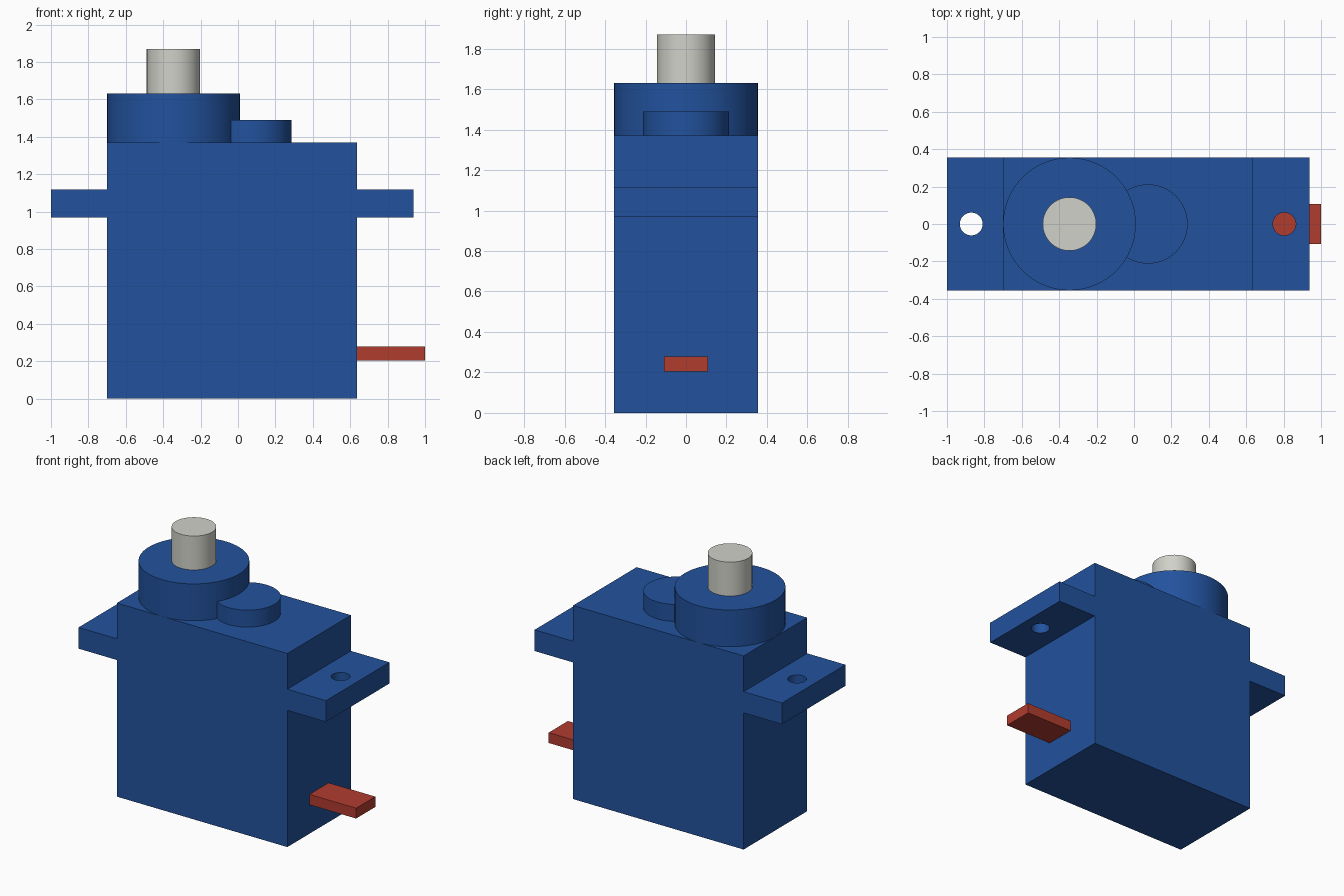
import bpy
import math

cube = bpy.data.objects.get("Cube")
if cube:
    bpy.data.objects.remove(cube, do_unlink=True)


def material(name, rgb):
    mat = bpy.data.materials.new(name)
    mat.use_nodes = True
    colour = (*rgb, 1)
    mat.diffuse_color = colour
    mat.node_tree.nodes["Principled BSDF"].inputs["Base Color"].default_value = colour
    return mat


blue = material("blue plastic", (0.016, 0.085, 0.34))
grey = material("light grey shaft", (0.64, 0.64, 0.59))
red = material("red cable", (0.44, 0.045, 0.028))


def finish(name, mat):
    obj = bpy.context.object
    obj.name = obj.data.name = name
    obj.data.materials.append(mat)
    return obj


def box(name, mat, x0, x1, width, z0, z1):
    bpy.ops.mesh.primitive_cube_add(size=1, location=((x0 + x1) / 2, 0, (z0 + z1) / 2))
    bpy.context.object.scale = (x1 - x0, width, z1 - z0)
    bpy.ops.object.transform_apply(location=False, rotation=False, scale=True)
    return finish(name, mat)


def cylinder(name, mat, x, radius, z0, z1):
    bpy.ops.mesh.primitive_cylinder_add(vertices=64, radius=radius, depth=z1 - z0,
                                        location=(x, 0, (z0 + z1) / 2))
    bpy.ops.object.shade_smooth_by_angle(angle=math.radians(30))
    return finish(name, mat)


def mounting_ear(name, x0, x1, hole_x):
    ear = box(name, blue, x0, x1, WIDTH, EAR_BOTTOM, EAR_TOP)
    cutter = cylinder("hole_cutter", blue, hole_x, 0.061, EAR_BOTTOM - 0.1, EAR_TOP + 0.1)
    cutter.hide_render = True
    bpy.context.view_layer.objects.active = ear
    hole = ear.modifiers.new("screw hole", "BOOLEAN")
    hole.operation = "DIFFERENCE"
    hole.solver = "EXACT"
    hole.object = cutter
    bpy.ops.object.modifier_apply(modifier=hole.name)
    bpy.data.objects.remove(cutter, do_unlink=True)


WIDTH = 0.71
LEFT_X, RIGHT_X = 0.635, -0.7
BODY_TOP = 1.37
EAR_BOTTOM, EAR_TOP = 0.967, 1.117
GEAR_X = -0.345

# Main case
box("case", blue, RIGHT_X, LEFT_X, WIDTH, 0, BODY_TOP)

# Mounting ears with screw holes
mounting_ear("right_mounting_ear", -1, RIGHT_X, -0.87)
mounting_ear("left_mounting_ear", LEFT_X, 0.937, 0.804)

# Gear housings on top, slightly sunk into the case
cylinder("large_gear_housing", blue, GEAR_X, WIDTH / 2, BODY_TOP - 0.02, 1.63)
cylinder("small_gear_housing", blue, 0.075, 0.212, BODY_TOP - 0.02, 1.49)

# Output shaft
cylinder("output_shaft", grey, GEAR_X, 0.143, 1.6, 1.87)

# Flat cable leaving the case
box("cable", red, LEFT_X - 0.02, 1, 0.215, 0.205, 0.278)
